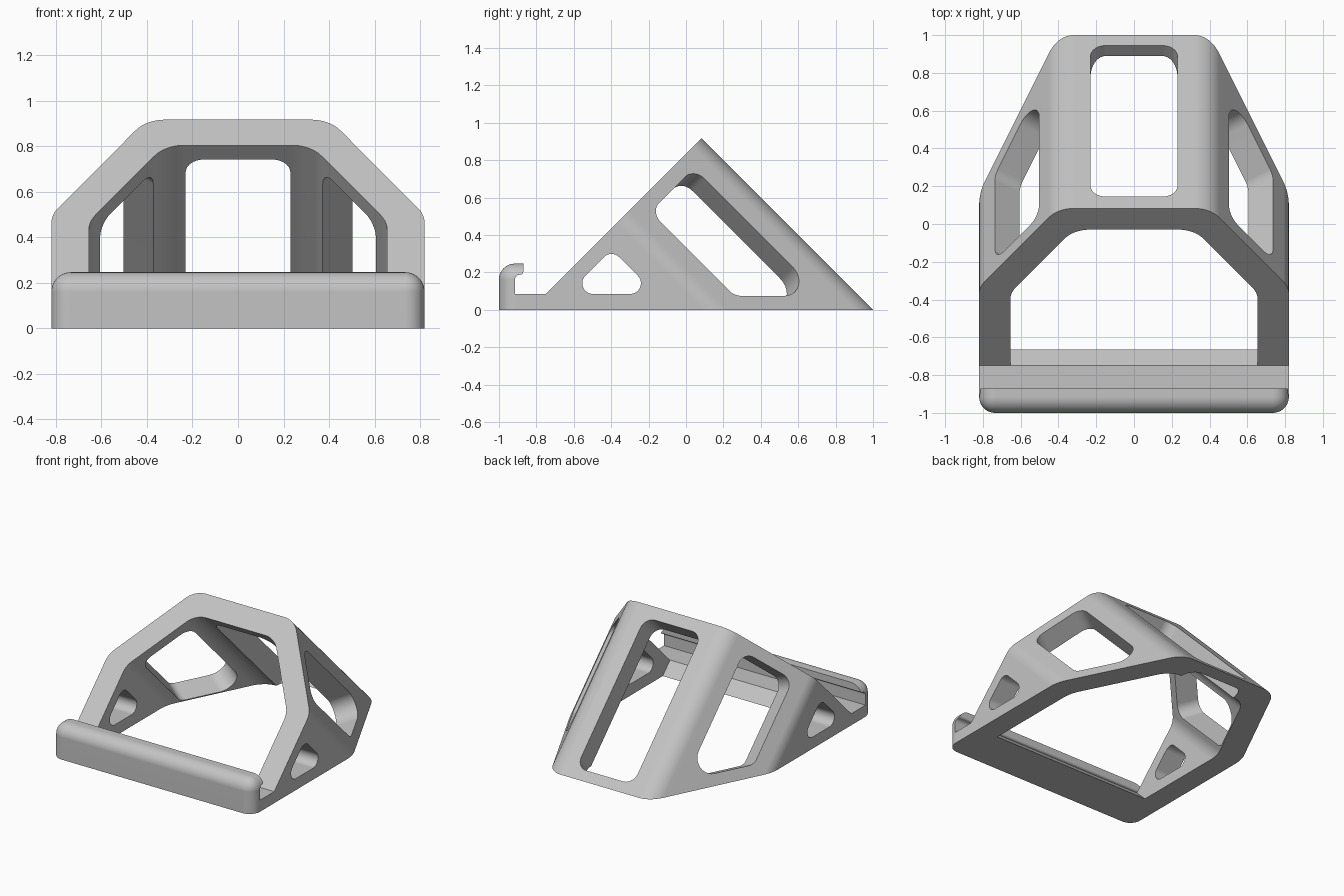
import bpy, bmesh, math
from mathutils import Vector

cube = bpy.data.objects.get("Cube")
if cube:
    bpy.data.objects.remove(cube, do_unlink=True)

grey = bpy.data.materials.new("light grey")
grey.use_nodes = True
COLOUR = (0.55, 0.55, 0.55, 1)
grey.diffuse_color = COLOUR
bsdf = next(n for n in grey.node_tree.nodes if n.type == 'BSDF_PRINCIPLED')
bsdf.inputs["Base Color"].default_value = COLOUR
bsdf.inputs["Roughness"].default_value = 0.6

R2 = math.sqrt(2)
X, Y, Z = Vector((1, 0, 0)), Vector((0, 1, 0)), Vector((0, 0, 1))
S = (Y - Z) / R2      # down the rear slope
U = (Y + Z) / R2      # out of the rear slope


def rounded(corners, segments=10):
    """Fillet each (a, b, radius) corner of a closed outline."""
    out = []
    for i, (a, b, r) in enumerate(corners):
        p = Vector((a, b))
        if r == 0:
            out.append(p)
            continue
        d0 = (Vector(corners[i - 1][:2]) - p).normalized()
        d1 = (Vector(corners[(i + 1) % len(corners)][:2]) - p).normalized()
        half = d0.angle(d1) / 2
        centre = p + (d0 + d1).normalized() * (r / math.sin(half))
        start = p + d0 * (r / math.tan(half)) - centre
        end = p + d1 * (r / math.tan(half)) - centre
        sweep = math.pi - 2 * half
        for k in range(segments + 1):
            t = k / segments
            arc = start * math.sin((1 - t) * sweep) + end * math.sin(t * sweep)
            out.append(centre + arc / math.sin(sweep))
    return out


def make_object(name, bm):
    bmesh.ops.recalc_face_normals(bm, faces=bm.faces)
    mesh = bpy.data.meshes.new(name)
    bm.to_mesh(mesh)
    bm.free()
    mesh.materials.append(grey)
    obj = bpy.data.objects.new(name, mesh)
    bpy.context.collection.objects.link(obj)
    return obj


def prism(name, corners, a, b, d0, d1, origin=Vector()):
    """Extrude a filleted outline in the plane (a, b) from d0 to d1."""
    n = a.cross(b).normalized()
    bm = bmesh.new()
    face = bm.faces.new([bm.verts.new(origin + a * p.x + b * p.y + n * d0)
                         for p in rounded(corners)])
    new = bmesh.ops.extrude_face_region(bm, geom=[face])["geom"]
    verts = [v for v in new if isinstance(v, bmesh.types.BMVert)]
    bmesh.ops.translate(bm, verts=verts, vec=n * (d1 - d0))
    return make_object(name, bm)


def activate(obj):
    bpy.ops.object.select_all(action='DESELECT')
    obj.select_set(True)
    bpy.context.view_layer.objects.active = obj


def cut(obj, cutter):
    cutter.hide_render = True
    mod = obj.modifiers.new("cut", 'BOOLEAN')
    mod.operation = 'DIFFERENCE'
    mod.solver = 'EXACT'
    mod.object = cutter
    activate(obj)
    bpy.ops.object.modifier_apply(modifier=mod.name)
    bpy.data.objects.remove(cutter, do_unlink=True)


def finish(obj):
    activate(obj)
    bpy.ops.object.shade_smooth_by_angle(angle=math.radians(30))
    mod = obj.modifiers.new("even shading", 'WEIGHTED_NORMAL')
    mod.keep_sharp = True


def symmetric(half):
    """Mirror half an outline given as (x, y + z, radius)."""
    right = [(x, w / R2, r) for x, w, r in half]
    return right + [(-x, u, r) for x, u, r in reversed(right)]


# Slanted tube: outer shell, hollow, and flat underside
FRONT = 0.835 / R2
frame = prism("stand_frame", symmetric([(.82, -1.1, 0), (.82, .165, .16), (.403, 1, .16)]),
              X, U, FRONT, -1.8)
cut(frame, prism("hollow", symmetric([(.655, -.665, 0), (.655, .105, .16), (.32, .775, .16)]),
                 X, U, 1, -2.5))
cut(frame, prism("floor_cut", [(-2, -3, 0), (3, -3, 0), (3, 0, 0), (-2, 0, 0)], Y, Z, -2, 2))

# Rear window
cut(frame, prism("rear_window", [(-.23, -.502, .08), (.23, -.502, .08),
                                 (.23, .629, .08), (-.23, .629, .08)], X, S, -.9, -.4)
    if X.cross(S).dot(U) < 0 else
    prism("rear_window", [(-.23, -.502, .08), (.23, -.502, .08),
                          (.23, .629, .08), (-.23, .629, .08)], X, S, .4, .9))

# Windows in the two slanted walls, cut square to each wall
for side in (1, -1):
    along = (X * side * -.417 + U * (.835 / R2)).normalized()
    corner = X * side * .82 + U * (.165 / R2)
    cut(frame, prism("slanted_window", [(-.506, .146, .08), (.13, .146, .08),
                                        (.46, .55, .105), (-.506, .55, .08)],
                     S, along, -.25, .25, corner))

# Small triangular windows through both side walls
cut(frame, prism("side_window", [(-.635, .085, .057), (-.16, .085, .057),
                                 (-.398, .3225, .057)], Y, Z, -1, 1))
finish(frame)

# Front lip: rounded block with a hooked channel cut along it
bm = bmesh.new()
bmesh.ops.create_cube(bm, size=1)
for v in bm.verts:
    v.co = Vector((v.co.x * 1.64, -1 if v.co.y < 0 else -.6, 0 if v.co.z < 0 else .247))


def rounds_over(edge):
    mid = (edge.verts[0].co + edge.verts[1].co) / 2
    on_front, on_top, on_end = mid.y < -.99, mid.z > .24, abs(mid.x) > .8
    return on_front + on_top + on_end == 2 and not (mid.z < .01)


bmesh.ops.bevel(bm, geom=[e for e in bm.edges if rounds_over(e)], offset=.085,
                segments=10, profile=.5, affect='EDGES', clamp_overlap=False)
lip = make_object("front_lip", bm)
cut(lip, prism("channel", [(-.915, .085, 0), (-.75, .085, 0), (-.87, -.035, 0), (0, -.035, 0),
                           (0, .4, 0), (-.87, .4, 0), (-.87, .188, .015), (-.915, .188, .028)],
               Y, Z, -1, 1))
finish(lip)
